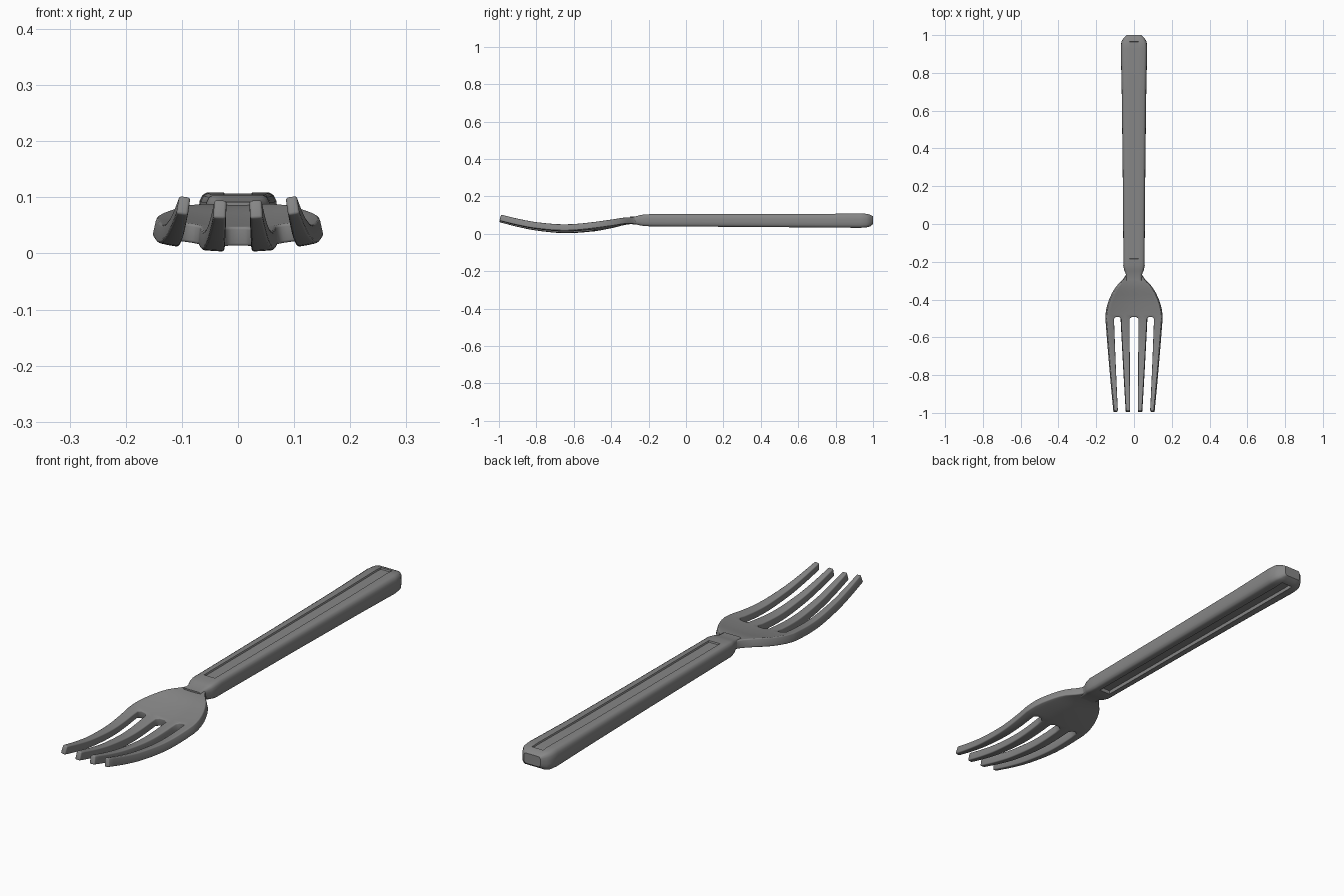
import bpy
import bmesh
from mathutils import Vector

if "Cube" in bpy.data.objects:
    bpy.data.objects.remove(bpy.data.objects["Cube"])

GREY = (0.24, 0.24, 0.24, 1)
metal = bpy.data.materials.new("grey_metal")
metal.use_nodes = True
metal.diffuse_color = GREY
metal.node_tree.nodes["Principled BSDF"].inputs["Base Color"].default_value = GREY


def curve_value(table, y):
    """Smooth curve through the (y, value) points of a rising table."""
    pts = [table[0]] + table + [table[-1]]
    for i in range(1, len(pts) - 2):
        (y0, a), (y1, b), (y2, c), (y3, d) = pts[i - 1:i + 3]
        if y <= y2 or i == len(pts) - 3:
            h = y2 - y1
            t = min(max((y - y1) / h, 0), 1)
            m1 = (c - a) / (y2 - y0) * h
            m2 = (d - b) / (y3 - y1) * h
            return ((2 * t**3 - 3 * t**2 + 1) * b + (t**3 - 2 * t**2 + t) * m1
                    + (3 * t**2 - 2 * t**3) * c + (t**3 - t**2) * m2)


def finish(bm, name, angle):
    bmesh.ops.recalc_face_normals(bm, faces=bm.faces)
    mesh = bpy.data.meshes.new(name)
    bm.to_mesh(mesh)
    bm.free()
    mesh.materials.append(metal)
    obj = bpy.data.objects.new(name, mesh)
    bpy.context.collection.objects.link(obj)
    bpy.ops.object.select_all(action='DESELECT')
    bpy.context.view_layer.objects.active = obj
    obj.select_set(True)
    bpy.ops.object.shade_smooth_by_angle(angle=angle)
    return obj


# Handle: rounded sections lofted from the neck to the butt
PANEL = 0.025
handle_rows = [  # y, half width, bottom, top
    (-0.3, 0.042, 0.052, 0.092), (-0.265, 0.043, 0.05, 0.094),
    (-0.245, 0.052, 0.045, 0.1), (-0.22, 0.057, 0.041, 0.104),
    (-0.185, 0.056, 0.04, 0.105), (0.3, 0.06, 0.037, 0.105),
    (0.7, 0.065, 0.034, 0.106), (0.93, 0.07, 0.032, 0.109),
    (0.965, 0.067, 0.034, 0.107), (0.985, 0.055, 0.04, 0.102),
    (1.0, 0.038, 0.052, 0.094)]
side = [(0.78, 1), (0.9, 0.94), (0.98, 0.8), (1, 0.6),
        (1, 0.4), (0.98, 0.2), (0.9, 0.06), (0.78, 0)]

bm = bmesh.new()
rings = []
for y, w, low, high in handle_rows:
    inner = min(PANEL, w * 0.6)
    half = [(inner, high)] + [(w * u, low + (high - low) * v) for u, v in side]
    half.append((inner, low))
    loop = half + [(-x, z) for x, z in reversed(half)]
    rings.append([bm.verts.new((x, y, z)) for x, z in loop])
n = len(rings[0])
for a, b in zip(rings, rings[1:]):
    for i in range(n):
        bm.faces.new((a[i], a[(i + 1) % n], b[(i + 1) % n], b[i]))
bm.faces.new(rings[0])
bm.faces.new(rings[-1])
bmesh.ops.recalc_face_normals(bm, faces=bm.faces)

# Long recessed panels on the upper and lower faces of the handle
for direction, depth in ((1, 0.006), (-1, 0.014)):
    strip = []
    for f in bm.faces:
        c = f.calc_center_median()
        if (f.normal.z * direction > 0.9 and abs(c.x) < 0.001
                and all(-0.19 < v.co.y < 0.97 for v in f.verts)):
            strip.append(f)
    bmesh.ops.inset_region(bm, faces=strip, thickness=0.002, depth=-depth,
                           use_even_offset=True)
finish(bm, "handle", 0.6)

# Head: curved plate that splits into four tapering tines
ROOT, TIP = -0.5, -0.993
width = [(ROOT, 0.149), (-0.46, 0.146), (-0.42, 0.136), (-0.37, 0.115),
         (-0.33, 0.09), (-0.3, 0.063), (-0.27, 0.042), (-0.24, 0.038)]
height = [(-1.0, 0.08), (-0.9, 0.054), (-0.8, 0.034), (-0.65, 0.02),
          (-0.5, 0.029), (-0.4, 0.047), (-0.32, 0.066), (-0.24, 0.073)]
root_lines = [0.024, 0.047, 0.07, 0.108, 0.129, 0.149]
tip_lines = [0.021, 0.032, 0.043, 0.087, 0.097, 0.107]


def mirrored(values):
    return [-v for v in reversed(values)] + values


def head_point(x, y):
    return Vector((x, y, curve_value(height, y) + 0.8 * x * x))


plate_ys = [-0.24, -0.27, -0.285, -0.3, -0.315, -0.33, -0.35, -0.37,
            -0.395, -0.42, -0.45, -0.475, -0.49]
STEPS = 18
tine_ys = [ROOT + (TIP - ROOT) * i / STEPS for i in range(STEPS + 1)]
bm = bmesh.new()
grid = []
for y in plate_ys + tine_ys:
    if y > ROOT:
        scale = curve_value(width, y) / root_lines[-1]
        lines = [v * scale for v in root_lines]
        if y == plate_ys[-1]:  # narrow the slots so their roots look round
            lines[0], lines[2], lines[3] = 0.012, 0.08, 0.098
    else:
        t = (y - ROOT) / (TIP - ROOT)
        lines = [a + (b - a) * t + 0.006 * t * (1 - t) * (a / 0.15)
                 for a, b in zip(root_lines, tip_lines)]
    grid.append([bm.verts.new(head_point(x, y)) for x in mirrored(lines)])

SLOTS = (2, 5, 8)
for r, (a, b) in enumerate(zip(grid, grid[1:])):
    for i in range(len(a) - 1):
        if r >= len(plate_ys) - 1 and i in SLOTS:
            continue
        bm.faces.new((a[i], a[i + 1], b[i + 1], b[i]))
head = finish(bm, "head_with_tines", 0.8)

solid = head.modifiers.new("thickness", 'SOLIDIFY')
solid.thickness = 0.034
solid.offset = 0
round_edges = head.modifiers.new("rounded_edges", 'BEVEL')
round_edges.width = 0.008
round_edges.segments = 3
round_edges.limit_method = 'ANGLE'
round_edges.angle_limit = 0.9
